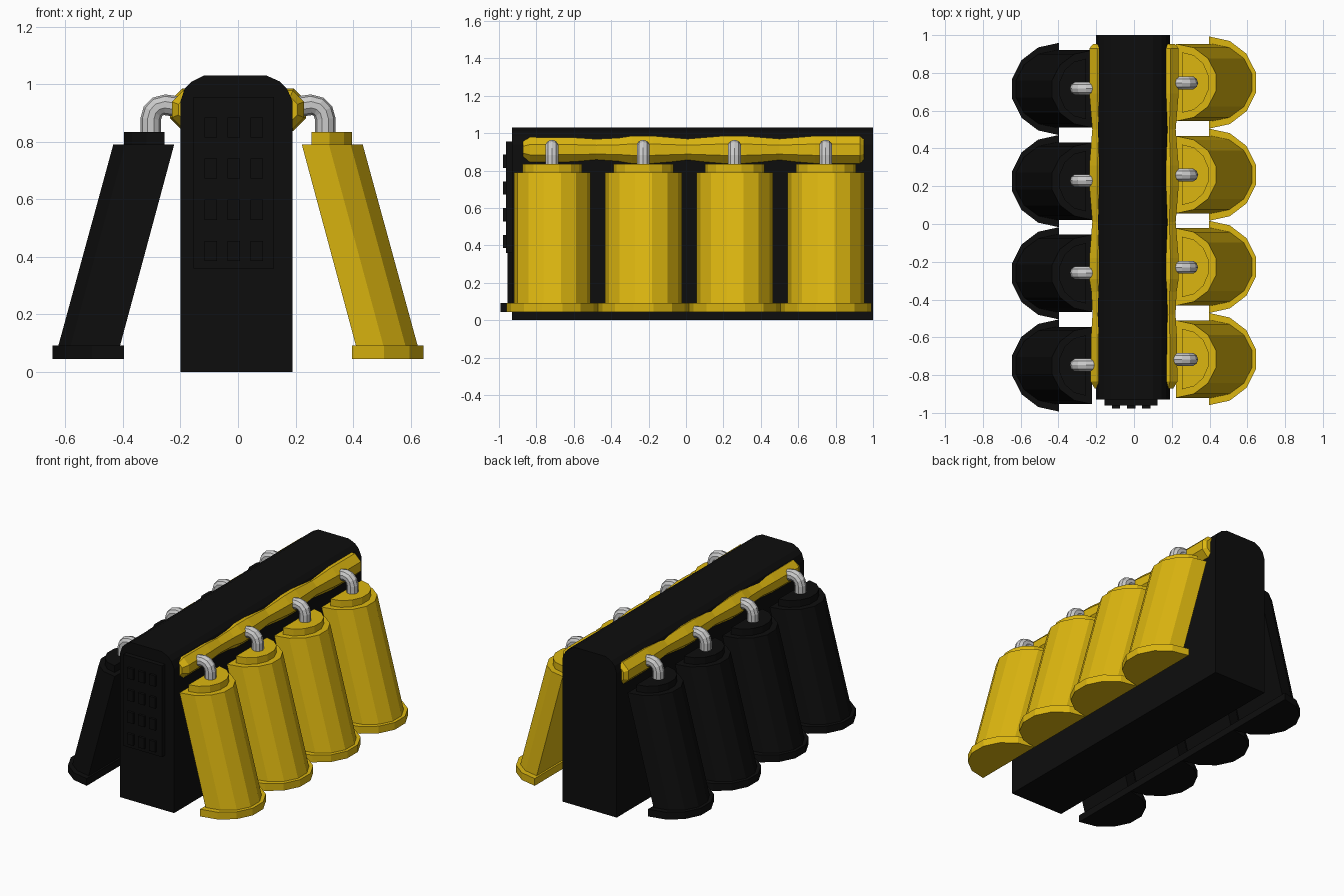
import bpy, bmesh
from math import sin, cos, pi
from mathutils import Vector

if "Cube" in bpy.data.objects:
    bpy.data.objects.remove(bpy.data.objects["Cube"])


def material(name, rgb):
    m = bpy.data.materials.new(name)
    m.diffuse_color = (*rgb, 1)
    m.use_nodes = True
    m.node_tree.nodes["Principled BSDF"].inputs["Base Color"].default_value = m.diffuse_color
    return m


BLACK = material("black", (0.004, 0.004, 0.004))
YELLOW = material("yellow", (0.72, 0.47, 0.005))


def loft(name, rings, mat=None):
    """Skin a list of equal-length rings and close both ends."""
    bm = bmesh.new()
    vs = [[bm.verts.new(p) for p in ring] for ring in rings]
    n = len(vs[0])
    for a, b in zip(vs, vs[1:]):
        for i in range(n):
            j = (i + 1) % n
            bm.faces.new((a[i], a[j], b[j], b[i]))
    bm.faces.new(vs[0])
    bm.faces.new(vs[-1])
    bmesh.ops.recalc_face_normals(bm, faces=bm.faces)
    me = bpy.data.meshes.new(name)
    bm.to_mesh(me)
    bm.free()
    ob = bpy.data.objects.new(name, me)
    bpy.context.collection.objects.link(ob)
    if mat:
        me.materials.append(mat)
    return ob


def box(name, x0, x1, y0, y1, z0, z1, mat):
    return loft(name, [[(x0, y, z0), (x1, y, z0), (x1, y, z1), (x0, y, z1)]
                       for y in (y0, y1)], mat)


def half_disc(x, y, z, rx, ry, s):
    """Half of a 14-gon, flat side towards the block."""
    return [(s * (x + rx * cos(-pi / 2 + pi * i / 7)),
             s * (y + ry * sin(-pi / 2 + pi * i / 7)), z) for i in range(8)]


# central block with chamfered top edges
profile = [(-.2, 0), (.19, 0), (.19, .94), (.17, .985), (.145, 1.01), (.1, 1.03),
           (-.12, 1.03), (-.16, 1.01), (-.185, .985), (-.2, .94)]
loft("central_block", [[(x, y, z) for x, z in profile] for y in (-.93, 1.0)], BLACK)

# front panel with rows of small raised blocks
box("front_panel", -.155, .125, -.962, -.92, .36, .955, BLACK)
for row in range(4):
    for col in range(3):
        x, z = -.095 + .08 * col, .85 - .143 * row
        box(f"panel_block_{row}_{col}", x - .022, x + .022, -.978, -.955,
            z - .035, z + .035, BLACK)

# leaning half-round canisters, the left row is the right row turned half way round
for side, s, mat in (("right", 1, YELLOW), ("left", -1, BLACK)):
    for k in range(4):
        y = -.715 + .488 * k
        tag = f"{side}_{k + 1}"
        loft(f"canister_body_{tag}", [half_disc(.413, y, .08, .22, .205, s),
                                      half_disc(.222, y, .79, .217, .205, s)], mat)
        loft(f"canister_base_{tag}", [half_disc(.397, y, .045, .254, .244, s),
                                      half_disc(.397, y, .092, .254, .244, s)], mat)
        loft(f"canister_collar_{tag}", [half_disc(.255, y, .78, .144, .16, s),
                                        half_disc(.255, y, .834, .144, .16, s)], mat)
        # elbow pipe from collar to rail
        path = [Vector(p) for p in ((.303, .82), (.303, .88), (.296, .905),
                                    (.28, .922), (.255, .929), (.16, .915))]
        rings = []
        for i, p in enumerate(path):
            t = (path[min(i + 1, len(path) - 1)] - path[max(i - 1, 0)]).normalized()
            rings.append([(s * (p.x - t.y * .036 * cos(a)),
                           s * (y - .002 + .036 * sin(a)),
                           p.y + t.x * .036 * cos(a))
                          for a in (2 * pi * j / 10 for j in range(10))])
        loft(f"elbow_pipe_{tag}", rings)

# swelling side rails, mirrored
stations = [(-.872, .045), (-.835, .068), (-.6, .066), (-.48, .058), (-.36, .064),
            (-.29, .075), (-.18, .075), (.01, .059), (.2, .075), (.31, .075),
            (.5, .059), (.69, .075), (.93, .075), (.953, .055)]
for side, s in (("right", 1), ("left", -1)):
    loft(f"side_rail_{side}",
         [[(s * (.163 + r * cos(a)), y, .912 + r * sin(a))
           for a in (pi / 8 + 2 * pi * j / 8 for j in range(8))]
          for y, r in ((y, r * 1.06) for y, r in stations)], YELLOW)
